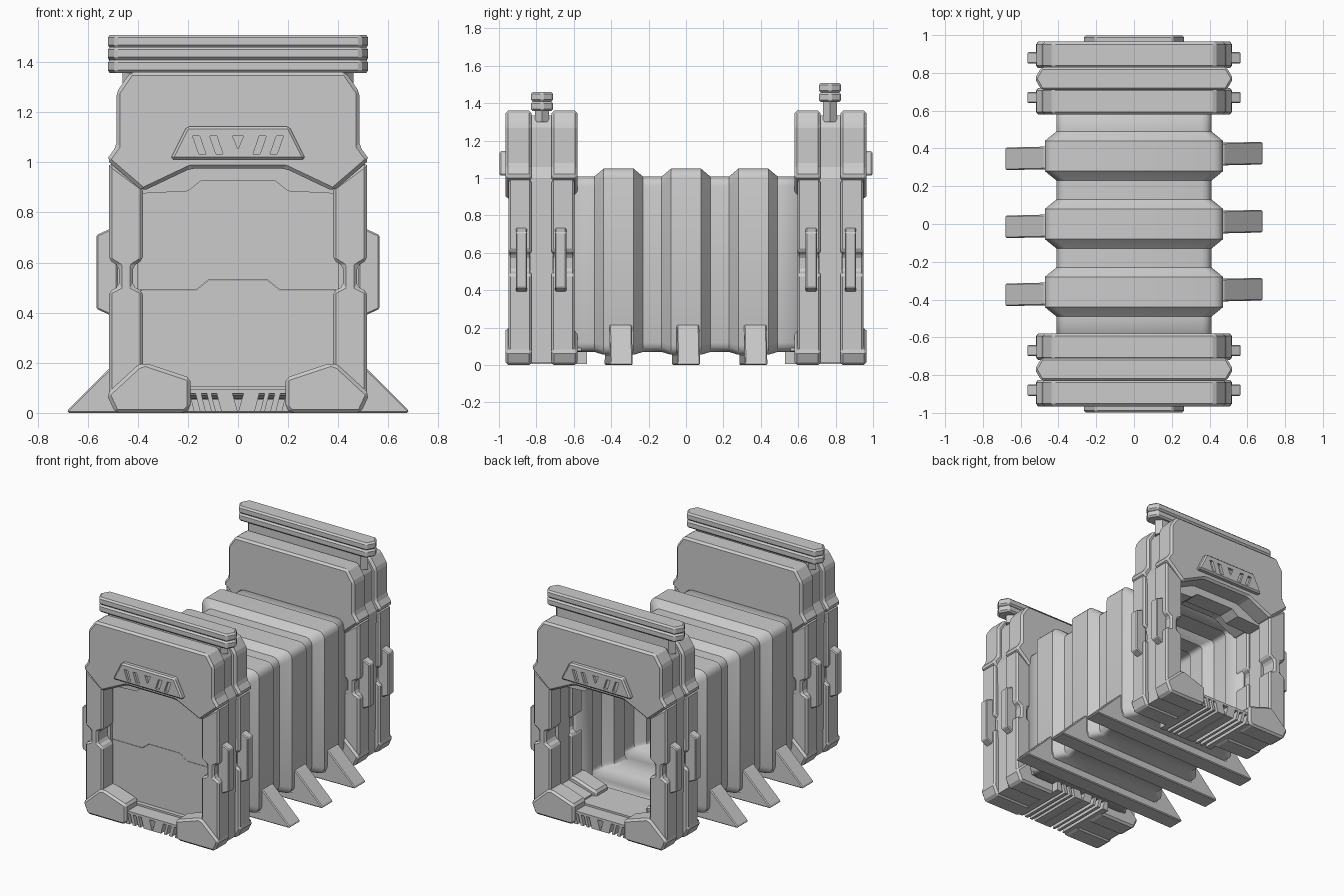
import bpy, bmesh, math
from mathutils import Vector

if "Cube" in bpy.data.objects:
    bpy.data.objects.remove(bpy.data.objects["Cube"])


def finish(name, bm, bevel=0.0):
    bmesh.ops.recalc_face_normals(bm, faces=bm.faces)
    me = bpy.data.meshes.new(name)
    bm.to_mesh(me)
    bm.free()
    ob = bpy.data.objects.new(name, me)
    bpy.context.collection.objects.link(ob)
    if bevel:
        m = ob.modifiers.new("bevel", 'BEVEL')
        m.width = bevel
        m.segments = 1
        m.angle_limit = math.radians(25)
    return ob


def add_prism(bm, pts, a, b, axis='y'):
    """Extrude a closed outline between a and b along y (outline x,z) or z (outline x,y)."""
    def at(p, t):
        return (p[0], t, p[1]) if axis == 'y' else (p[0], p[1], t)
    lo = [bm.verts.new(at(p, a)) for p in pts]
    hi = [bm.verts.new(at(p, b)) for p in pts]
    bm.faces.new(lo)
    bm.faces.new(hi[::-1])
    n = len(pts)
    for i in range(n):
        bm.faces.new((lo[i], hi[i], hi[(i + 1) % n], lo[(i + 1) % n]))


def prism(name, pts, a, b, axis='y', bevel=0.0):
    bm = bmesh.new()
    add_prism(bm, pts, a, b, axis)
    return finish(name, bm, bevel)


def flip(pts):
    return [(-x, z) for x, z in pts]


def sym(half):
    """Close a right-hand half outline with its mirror image."""
    return half + flip(half)[::-1]


def box(x0, x1, z0, z1):
    return [(x0, z0), (x1, z0), (x1, z1), (x0, z1)]


def slots(name, z0, z1, xs, w, lean, a, b):
    """Slanted vent cutters with a small wedge in the middle."""
    bm = bmesh.new()
    for x in xs:
        p = [(x, z0), (x + w, z0), (x + w - lean, z1), (x - lean, z1)]
        add_prism(bm, p, a, b)
        add_prism(bm, flip(p), a, b)
    add_prism(bm, [(0, z0 + 0.02), (0.022, z1), (-0.022, z1)], a, b)
    ob = finish(name, bm)
    ob.hide_render = True
    ob.hide_viewport = True
    return ob


def cut(ob, cutter):
    m = ob.modifiers.new("cut", 'BOOLEAN')
    m.operation = 'DIFFERENCE'
    m.solver = 'EXACT'
    m.object = cutter


# Corrugated tunnel shell
def ring(y, hw, z0, z1, r=0.05, seg=3):
    out = []
    for cx, cz, a0 in ((hw - r, z1 - r, 0), (r - hw, z1 - r, 90), (r - hw, z0 + r, 180), (hw - r, z0 + r, 270)):
        for i in range(seg + 1):
            a = math.radians(a0 + 90 * i / seg)
            out.append(Vector((cx + r * math.cos(a), y, cz + r * math.sin(a))))
    return out


base, rib = (0.41, 0.07, 1.008), (0.472, 0.055, 1.05)
stations = [(-0.66, base)]
for c in (-0.36, 0, 0.36):
    stations += [(c - 0.13, base), (c - 0.08, rib), (c + 0.08, rib), (c + 0.13, base)]
stations.append((0.66, base))
bm = bmesh.new()
loops = [[bm.verts.new(v) for v in ring(y, *s)] for y, s in stations]
for l0, l1 in zip(loops, loops[1:]):
    for i in range(len(l0)):
        j = (i + 1) % len(l0)
        bm.faces.new((l0[i], l0[j], l1[j], l1[i]))
shell = finish("tunnel_shell", bm)
m = shell.modifiers.new("wall", 'SOLIDIFY')
m.thickness = 0.025
m.offset = -1
bpy.context.view_layer.objects.active = shell
shell.select_set(True)
bpy.ops.object.shade_smooth_by_angle(angle=math.radians(32))

# Cross beams with sloped feet
foot = sym([(0.45, 0.06), (0.46, 0.215), (0.475, 0.215), (0.68, 0.012), (0.68, 0)])
for c in (-0.36, 0, 0.36):
    beam = prism("support_beam", foot, c - 0.06, c + 0.06, bevel=0.006)
    for v in beam.data.vertices:
        v.co.y += 0.015 * v.co.x / 0.68

# Gate outlines
lintel = sym([(0.19, 0.975), (0.38, 0.885), (0.525, 1.01), (0.485, 1.065), (0.485, 1.28), (0.43, 1.36)])
jamb = [(0.515, 1.0), (0.515, 0.61), (0.475, 0.585), (0.475, 0.505), (0.515, 0.485), (0.515, 0.05),
        (0.38, 0.05), (0.38, 0.485), (0.42, 0.505), (0.42, 0.585), (0.38, 0.61), (0.38, 0.9)]
corner = [(0.525, 0.075), (0.49, 0), (0.21, 0), (0.19, 0.02), (0.19, 0.14), (0.37, 0.2), (0.4, 0.19)]
core = sym([(0.15, 0.925), (0.2, 0.885), (0.40, 0.875), (0.40, 0.05), (0.48, 0.04),
            (0.49, 1.0), (0.455, 1.06), (0.455, 1.27), (0.42, 1.335)])
clip = [(0.48, 0.39), (0.51, 0.39), (0.565, 0.415), (0.565, 0.71), (0.51, 0.735), (0.48, 0.735)]
bar_plan = [(0.525, 0), (0.49, 0.06), (-0.49, 0.06), (-0.525, 0), (-0.49, -0.06), (0.49, -0.06)]

for s, end in ((-1, "front"), (1, "back")):
    # Two slabs per gate, outer and inner
    for side, ya, yb in (("outer", 0.825, 0.965), ("inner", 0.58, 0.72)):
        e0 = 0.0 if side == "outer" else 0.015
        e1 = 0.015 if side == "outer" else 0.0
        prism(f"{end}_{side}_lintel", lintel, s * ya, s * yb, bevel=0.014)
        for tag, f in (("right", list), ("left", flip)):
            prism(f"{end}_{side}_{tag}_jamb", f(jamb), s * (ya + e0), s * (yb - e1), bevel=0.012)
            prism(f"{end}_{side}_{tag}_corner", f(corner), s * ya, s * yb, bevel=0.014)
    # Recessed core between the slabs
    prism(f"{end}_gate_core", core, s * 0.71, s * 0.835)
    for tag, f in (("right", list), ("left", flip)):
        prism(f"{end}_{tag}_corner_core", f([(0.48, 0.01), (0.22, 0.01), (0.22, 0.12), (0.4, 0.17), (0.48, 0.1)]),
              s * 0.71, s * 0.835)
        # Side clips
        for c in (0.67, 0.88):
            prism(f"{end}_{tag}_side_clip", f(clip), s * (c - 0.03), s * (c + 0.03), bevel=0.006)

    # Slotted sill
    sill = prism(f"{end}_sill", box(-0.22, 0.22, 0.006, 0.095), s * 0.53, s * 0.945)
    cut(sill, slots("sill_slot_cutter", -0.02, 0.078, (0.06, 0.10, 0.145), 0.022, -0.025, s * 0.5, s * 1.0))
    prism(f"{end}_threshold", box(-0.4, 0.4, 0.075, 0.108), s * 0.56, s * 0.84)

    # Vent plaque above the opening
    plaque = prism(f"{end}_vent_plaque", [(-0.27, 1.012), (0.27, 1.012), (0.205, 1.143), (-0.205, 1.143)],
                   s * 0.95, s * 0.998, bevel=0.01)
    cut(plaque, slots("plaque_slot_cutter", 1.033, 1.105, (0.06, 0.128), 0.028, -0.025, s * 0.98, s * 1.02))

    # Top rail: stem and two stacked tiers
    z = 1.357 if s < 0 else 1.405
    bm = bmesh.new()
    add_prism(bm, [(x * 0.88, y * 0.62 + s * 0.77) for x, y in bar_plan], 1.3, z + 0.09, 'z')
    finish(f"{end}_rail_stem", bm)
    for k in (0, 1):
        z0 = z + k * 0.052
        prism(f"{end}_rail_tier", [(x, y + s * 0.77) for x, y in bar_plan], z0, z0 + 0.052, 'z', bevel=0.011)

# Closed front door in two interlocking panels
seam = [(0.38, 0.49), (0.17, 0.49), (0.12, 0.53)]
upper = sym([(0.12, 0.53), (0.17, 0.49), (0.41, 0.49), (0.41, 0.88), (0.2, 0.89), (0.15, 0.93)])
lower = sym([(0.41, 0.09), (0.41, 0.488), (0.17, 0.488), (0.12, 0.528)])
prism("upper_door_panel", upper, -0.81, -0.75)
prism("lower_door_panel", lower, -0.81, -0.75)
